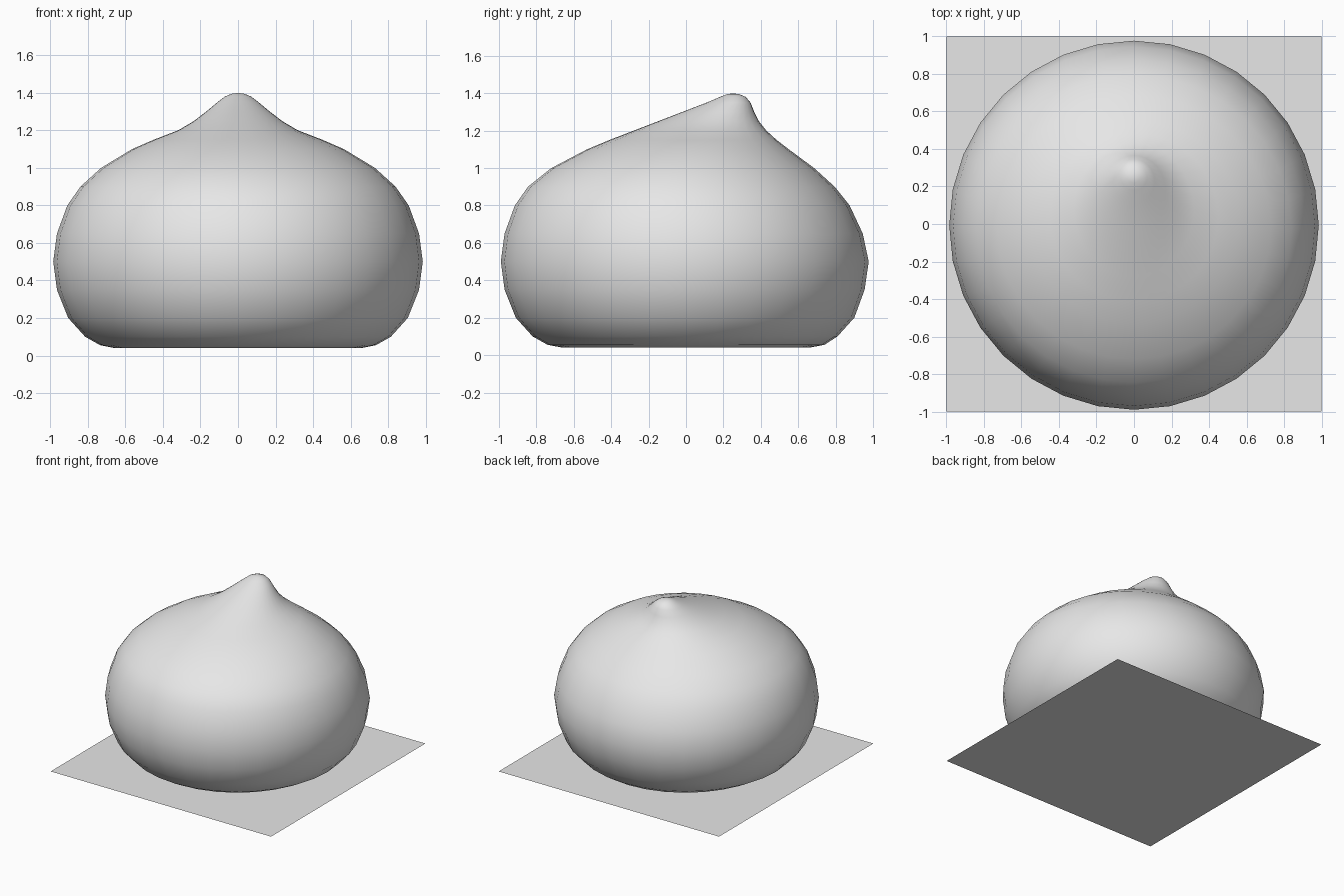
import bpy
import bmesh
import math

default_cube = bpy.data.objects.get("Cube")
if default_cube:
    bpy.data.objects.remove(default_cube, do_unlink=True)


def make_material(name, colour):
    material = bpy.data.materials.new(name)
    material.use_nodes = True
    material.diffuse_color = colour
    material.node_tree.nodes["Principled BSDF"].inputs["Base Color"].default_value = colour
    return material


def make_object(name, mesh_builder, material):
    mesh = bpy.data.meshes.new(name)
    builder = mesh_builder
    builder.to_mesh(mesh)
    builder.free()
    mesh.materials.append(material)
    part = bpy.data.objects.new(name, mesh)
    bpy.context.collection.objects.link(part)
    return part


def loft(sections, segments, bottom, tip):
    """Skin elliptical sections (height, front, back, half width) and close both ends."""
    bm = bmesh.new()
    rings = []
    for height, front, back, half_width in sections:
        centre, half_depth = (front + back) / 2, (back - front) / 2
        ring = []
        for i in range(segments):
            angle = math.tau * i / segments
            ring.append(bm.verts.new((half_width * math.cos(angle),
                                      centre + half_depth * math.sin(angle),
                                      height)))
        rings.append(ring)
    bottom_vert, tip_vert = bm.verts.new(bottom), bm.verts.new(tip)
    for i in range(segments):
        j = (i + 1) % segments
        bm.faces.new((bottom_vert, rings[0][j], rings[0][i]))
        for lower, upper in zip(rings, rings[1:]):
            bm.faces.new((lower[i], lower[j], upper[j], upper[i]))
        bm.faces.new((rings[-1][i], rings[-1][j], tip_vert))
    for face in bm.faces:
        face.smooth = True
    return bm


grey = make_material("light grey", (0.8, 0.8, 0.8, 1))

# Droplet body: wide rounded base, with the tip leaning to the back
body_sections = [
    (0.04, -0.66, 0.66, 0.66),
    (0.055, -0.74, 0.74, 0.735),
    (0.1, -0.82, 0.81, 0.815),
    (0.2, -0.91, 0.9, 0.905),
    (0.35, -0.97, 0.955, 0.965),
    (0.5, -0.99, 0.977, 0.985),
    (0.65, -0.97, 0.945, 0.965),
    (0.8, -0.915, 0.875, 0.91),
    (0.9, -0.845, 0.795, 0.84),
    (1.0, -0.72, 0.685, 0.73),
    (1.1, -0.53, 0.55, 0.565),
    (1.15, -0.41, 0.485, 0.45),
    (1.2, -0.28, 0.43, 0.32),
    (1.25, -0.15, 0.39, 0.235),
    (1.3, -0.02, 0.365, 0.17),
    (1.35, 0.11, 0.345, 0.11),
    (1.38, 0.18, 0.32, 0.07),
    (1.395, 0.22, 0.285, 0.035),
]
body = make_object("body", loft(body_sections, 32, (0, 0, 0.04), (0, 0.25, 1.4)), grey)

# Square ground sheet under the body
sheet = bmesh.new()
bmesh.ops.create_grid(sheet, x_segments=1, y_segments=1, size=1)
make_object("base_sheet", sheet, grey)
